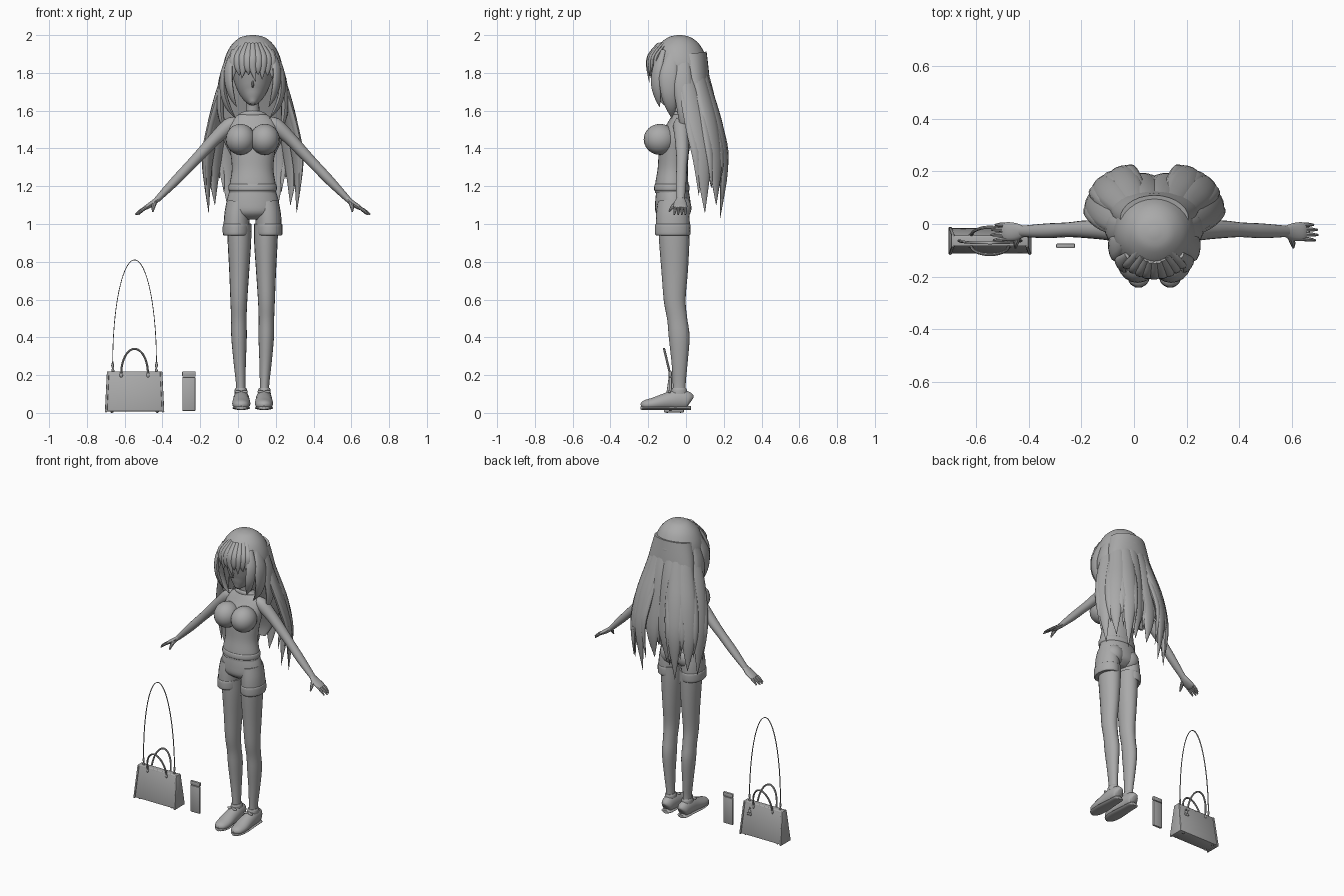
import bpy, bmesh, math
from mathutils import Vector

C = 0.0775          # x of the figure's centre line
GREY = bpy.data.materials.new("plain grey")
GREY.diffuse_color = (0.4, 0.4, 0.4, 1)


def finish(name, bm, angle=40):
    bmesh.ops.recalc_face_normals(bm, faces=bm.faces)
    me = bpy.data.meshes.new(name)
    bm.to_mesh(me)
    bm.free()
    me.materials.append(GREY)
    ob = bpy.data.objects.new(name, me)
    bpy.context.collection.objects.link(ob)
    bpy.context.view_layer.objects.active = ob
    ob.select_set(True)
    bpy.ops.object.shade_smooth_by_angle(angle=math.radians(angle))
    ob.select_set(False)
    return ob


def loft(name, pts, side=(1, 0, 0), n=16, s=1, cx=C, steps=4):
    """Smooth elliptical sweep; each point is x, y, z, half width along side, half thickness."""
    p = [pts[0]] + list(pts) + [pts[-1]]
    rows = []
    for i in range(1, len(p) - 2):
        for k in range(steps):
            t = k / steps
            rows.append([0.5 * (2 * b + (c - a) * t + (2 * a - 5 * b + 4 * c - d) * t * t
                                + (3 * b - a - 3 * c + d) * t ** 3)
                         for a, b, c, d in zip(p[i - 1], p[i], p[i + 1], p[i + 2])])
    rows.append(list(pts[-1]))
    pos = [Vector((cx + s * r[0], r[1], r[2])) for r in rows]
    sd = Vector((s * side[0], side[1], side[2]))
    bm = bmesh.new()
    rings = []
    for i, r in enumerate(rows):
        t = (pos[min(i + 1, len(pos) - 1)] - pos[max(i - 1, 0)]).normalized()
        u = (sd - sd.dot(t) * t).normalized()
        v = t.cross(u)
        a, b = max(r[3], 0.001), max(r[4], 0.001)
        rings.append([bm.verts.new(pos[i] + u * a * math.cos(q) + v * b * math.sin(q))
                      for q in (2 * math.pi * j / n for j in range(n))])
    for A, B in zip(rings, rings[1:]):
        for j in range(n):
            bm.faces.new((A[j], A[(j + 1) % n], B[(j + 1) % n], B[j]))
    bm.faces.new(rings[0])
    bm.faces.new(rings[-1])
    return finish(name, bm)


def ball(name, loc, radii):
    bm = bmesh.new()
    bmesh.ops.create_uvsphere(bm, u_segments=20, v_segments=12, radius=1)
    for v in bm.verts:
        v.co = Vector(loc) + Vector([a * b for a, b in zip(v.co, radii)])
    return finish(name, bm)


def box(name, loc, size, top=(1, 1), bevel=0.004):
    bm = bmesh.new()
    bmesh.ops.create_cube(bm, size=1)
    for v in bm.verts:
        k = top if v.co.z > 0 else (1, 1)
        v.co = Vector(loc) + Vector((v.co.x * size[0] * k[0], v.co.y * size[1] * k[1], v.co.z * size[2]))
    bmesh.ops.bevel(bm, geom=bm.edges[:], offset=bevel, segments=2, affect='EDGES', profile=0.5)
    return finish(name, bm)


# Head, neck and torso
loft("head", [(0, -.125, 1.637, .012, .012), (0, -.105, 1.66, .042, .05), (0, -.08, 1.7, .075, .085),
              (0, -.058, 1.76, .1, .115), (0, -.045, 1.84, .115, .13), (0, -.04, 1.92, .09, .09)], n=24)
loft("nose", [(0, -.16, 1.755, .004, .004), (0, -.175, 1.735, .007, .008), (0, -.165, 1.725, .004, .004)], n=8)
loft("neck", [(0, -.02, 1.54, .055, .045), (0, -.028, 1.6, .036, .036), (0, -.04, 1.72, .036, .04)])
loft("torso", [(0, -.075, 1.165, .124, .09), (0, -.075, 1.21, .122, .088), (0, -.07, 1.29, .11, .08),
               (0, -.065, 1.38, .118, .08), (0, -.055, 1.45, .13, .083), (0, -.038, 1.52, .127, .062),
               (0, -.028, 1.565, .095, .048), (0, -.024, 1.59, .05, .04)], n=28)
loft("shirt_hem", [(0, -.075, 1.172, .12, .086), (0, -.075, 1.182, .128, .094),
                   (0, -.075, 1.205, .127, .092), (0, -.075, 1.212, .12, .086)], n=28)
loft("neckline", [(0, -.027, 1.574, .07, .045), (0, -.027, 1.58, .075, .048), (0, -.025, 1.588, .06, .044)])

# Shorts
loft("shorts_hips", [(0, -.072, 1.18, .12, .085), (0, -.07, 1.12, .138, .093),
                     (0, -.07, 1.06, .135, .09), (0, -.07, 1.025, .08, .05)], n=28)

# Hair cap and back mass
loft("hair_cap", [(0, -.035, 2.0, .012, .012), (0, -.035, 1.988, .065, .06), (0, -.035, 1.95, .11, .108),
                  (0, -.036, 1.9, .139, .137), (0, -.036, 1.85, .154, .153), (0, -.034, 1.815, .155, .148)], n=32)
loft("hair_back", [(0, .02, 1.9, .13, .09), (0, .04, 1.77, .16, .085), (0, .075, 1.62, .175, .062),
                   (0, .12, 1.46, .16, .045), (0, .145, 1.3, .08, .02), (0, .14, 1.22, .03, .01)], n=28)

# Fringe locks
for i, (x, tip, z) in enumerate([(-.1, -.112, 1.75), (-.075, -.07, 1.785), (-.05, -.058, 1.77), (-.025, -.02, 1.79),
                                 (0, .018, 1.75), (.027, .03, 1.79), (.052, .05, 1.765), (.077, .08, 1.785),
                                 (.1, .112, 1.75)]):
    y = -.2 + 4 * x * x
    loft("fringe_%d" % i, [(x * .6, y + .055, 1.955, .012, .008), (x * .95, y + .008, 1.89, .024, .013),
                           (x, y, 1.83, .02, .011), (tip, y + .006, z, .001, .001)], n=10)

# Long back locks: x, y at five heights, tip height, sheet direction
LOCKS = [
    ([(.11, -.01), (.165, .02), (.212, .06), (.24, .09), (.233, .1)], 1.06, (-.45, 1, 0)),
    ([(.1, .04), (.135, .085), (.18, .13), (.205, .155), (.2, .16)], 1.1, (-.8, .8, 0)),
    ([(.06, .065), (.085, .115), (.115, .17), (.13, .2), (.12, .18)], 1.03, (1, -.35, 0)),
    ([(.02, .075), (.03, .122), (.042, .155), (.05, .175), (.045, .16)], 1.13, (1, 0, 0)),
]
HEIGHTS = [1.89, 1.7, 1.5, 1.3]
WIDTHS = [.03, .05, .056, .043, .001]
THICK = [.015, .024, .026, .02, .001]

for s, tag in ((1, "left"), (-1, "right")):
    for i, (xy, tip, d) in enumerate(LOCKS):
        zs = HEIGHTS + [tip]
        loft("back_lock_%s_%d" % (tag, i),
             [(x, y, z, w, t) for (x, y), z, w, t in zip(xy, zs, WIDTHS, THICK)], d, 14, s)
        # shorter split ends on both edges of each lock
        for j, o in enumerate((-.032, .032)):
            loft("split_end_%s_%d_%d" % (tag, i, j),
                 [(x + d[0] * o * k, y + d[1] * o * k, z, w * .55, t * .7) for (x, y), z, w, t, k in
                  zip(xy, [1.85, 1.68, 1.5, 1.34, tip + .09 + .05 * j], WIDTHS, THICK, (.3, .8, 1, 1, 1))],
                 d, 10, s)
    # Locks framing the face
    loft("face_lock_" + tag, [(.1, -.12, 1.92, .015, .01), (.127, -.15, 1.83, .03, .014), (.125, -.16, 1.74, .03, .014),
                              (.108, -.15, 1.67, .02, .01), (.085, -.14, 1.62, .001, .001)], (.6, .8, 0), 12, s)
    loft("side_lock_" + tag, [(.12, -.07, 1.9, .03, .012), (.152, -.09, 1.8, .05, .018), (.155, -.09, 1.7, .045, .018),
                              (.13, -.08, 1.62, .03, .015), (.09, -.075, 1.56, .001, .001)], (.1, 1, 0), 12, s)
    loft("ear_lock_" + tag, [(.125, -.02, 1.89, .035, .012), (.158, -.02, 1.77, .05, .02), (.17, -.01, 1.65, .045, .02),
                             (.165, -.01, 1.56, .03, .015), (.14, -.02, 1.47, .001, .001)], (0, 1, 0), 12, s)

    # Bust
    ball("bust_" + tag, (C + s * .064, -.138, 1.448), (.079, .086, .082))

    # Arm and hand
    loft("arm_" + tag, [(.085, -.028, 1.545, .03, .025), (.125, -.026, 1.52, .042, .04), (.2, -.022, 1.45, .037, .034),
                        (.27, -.02, 1.375, .033, .03), (.33, -.022, 1.312, .028, .027), (.41, -.026, 1.228, .028, .025),
                        (.505, -.028, 1.13, .021, .016)], (0, 1, 0), 16, s)
    loft("palm_" + tag, [(.495, -.028, 1.14, .02, .014), (.525, -.03, 1.113, .033, .015),
                         (.56, -.029, 1.09, .036, .013), (.575, -.029, 1.082, .03, .009)], (0, 1, 0), 14, s)
    for i, (y, reach) in enumerate([(-.056, .045), (-.038, .055), (-.02, .052), (-.003, .038)]):
        loft("finger_%s_%d" % (tag, i), [(.56, y, 1.09, .008, .008), (.565 + reach * .5, y * 1.05, 1.072, .0085, .008),
                                         (.567 + reach, y * 1.1, 1.05, .004, .004)], (0, 1, 0), 8, s)
    loft("thumb_" + tag, [(.512, -.04, 1.122, .01, .01), (.525, -.07, 1.093, .011, .01),
                          (.528, -.09, 1.065, .004, .004)], (1, 0, 0), 8, s)

    # Shorts leg with cuff, and a buttock
    loft("shorts_leg_" + tag, [(.075, -.07, 1.12, .062, .08), (.083, -.07, 1.04, .068, .089),
                               (.087, -.07, .945, .068, .09)], n=20, s=s)
    loft("shorts_cuff_" + tag, [(.087, -.07, 1.0, .066, .088), (.087, -.07, .992, .071, .094),
                                (.087, -.07, .95, .071, .094), (.087, -.07, .94, .066, .088)], n=20, s=s)
    ball("seat_" + tag, (C + s * .062, -.035, 1.085), (.066, .064, .07))

    # Leg
    loft("leg_" + tag, [(.071, -.064, 1.0, .064, .083), (.07, -.062, .9, .062, .08), (.071, -.06, .75, .053, .07),
                        (.073, -.06, .6, .045, .058), (.073, -.047, .5, .041, .053), (.072, -.036, .4, .041, .055),
                        (.068, -.034, .26, .032, .042), (.063, -.036, .15, .025, .034), (.063, -.036, .08, .026, .036)],
         n=20, s=s)

    # Shoe, sole, collar and bow
    loft("shoe_" + tag, [(.06, .026, .06, .018, .025), (.06, .012, .066, .035, .046), (.06, -.04, .07, .042, .055),
                         (.06, -.1, .062, .045, .046), (.06, -.17, .048, .048, .034), (.06, -.22, .041, .036, .025),
                         (.06, -.238, .036, .012, .01)], n=18, s=s)
    loft("sole_" + tag, [(.06, .026, .026, .018, .011), (.06, .012, .026, .036, .011), (.06, -.05, .026, .04, .011),
                         (.06, -.16, .026, .048, .011), (.06, -.22, .026, .037, .011),
                         (.06, -.241, .026, .012, .009)], n=14, s=s)
    loft("shoe_collar_" + tag, [(.062, -.036, .1, .034, .045), (.062, -.036, .122, .033, .041),
                                (.062, -.036, .132, .028, .037)], n=18, s=s)
    for j, o in enumerate((-.018, .018)):
        ball("shoe_bow_%s_%d" % (tag, j), (C + s * .06 + o, -.088, .112), (.017, .008, .008))

# Handbag body, end panels and base
BX, BY = -.5475, -.064
box("bag_body", (BX, BY, .112), (.3, .1, .21), (.93, .42), .008)
box("bag_flap", (BX, BY, .215), (.28, .045, .01), (1, .8), .003)
for s, tag in ((1, "left"), (-1, "right")):
    end = box("bag_end_" + tag, (0, 0, .111), (.012, .108, .216), (1, .44), .004)
    end.location = (BX + s * .1465, BY, 0)
    end.rotation_euler = (0, -s * .05, 0)
    end.location.x += s * .005
    # Strap clips
    loft("strap_clip_" + tag, [(.113, BY, .21, .005, .004), (.115, BY, .225, .008, .006), (.115, BY, .237, .004, .004),
                               (.116, BY, .25, .008, .006), (.116, BY, .272, .003, .003)], n=8, s=s, cx=BX)
    # Carry handles leaning outwards
    arc = [math.pi * k / 12 for k in range(13)]
    loft("bag_handle_" + tag, [(.071 * math.cos(q), BY - s * (.02 + .032 * math.sin(q)), .205 + .134 * math.sin(q),
                                .006, .0055) for q in arc], (0, 1, 0), 8, 1, BX, 2)
    for j in (-1, 1):
        ball("handle_mount_%s_%d" % (tag, j), (BX + j * .071, BY - s * .024, .2), (.009, .005, .012))

# Long shoulder strap
loft("shoulder_strap", [(.116 * math.cos(q), BY - .008 * math.sin(q), .26 + .55 * math.sin(q), .005, .0022)
                        for q in (math.pi * k / 20 for k in range(21))], (0, 1, 0), 6, 1, BX, 2)

# Hanging charm on the bag's back
for i, (dx, z, r) in enumerate([(0, .185, .006), (0, .165, .012), (-.008, .148, .009), (.008, .148, .009)]):
    ball("bag_charm_%d" % i, (-.455 + dx, -.034 + (.185 - z) * .2, z), (r, .006, r))

# Bag feet
for i in (-1, 1):
    for j in (-1, 1):
        ball("bag_foot_%d_%d" % (i, j), (BX + i * .12, BY + j * .035, .006), (.008, .008, .006))

# Small slim case with lid
box("case_body", (-.26, -.083, .1), (.07, .016, .18), (1, 1), .005)
box("case_lid", (-.26, -.083, .206), (.072, .018, .028), (1, 1), .005)
